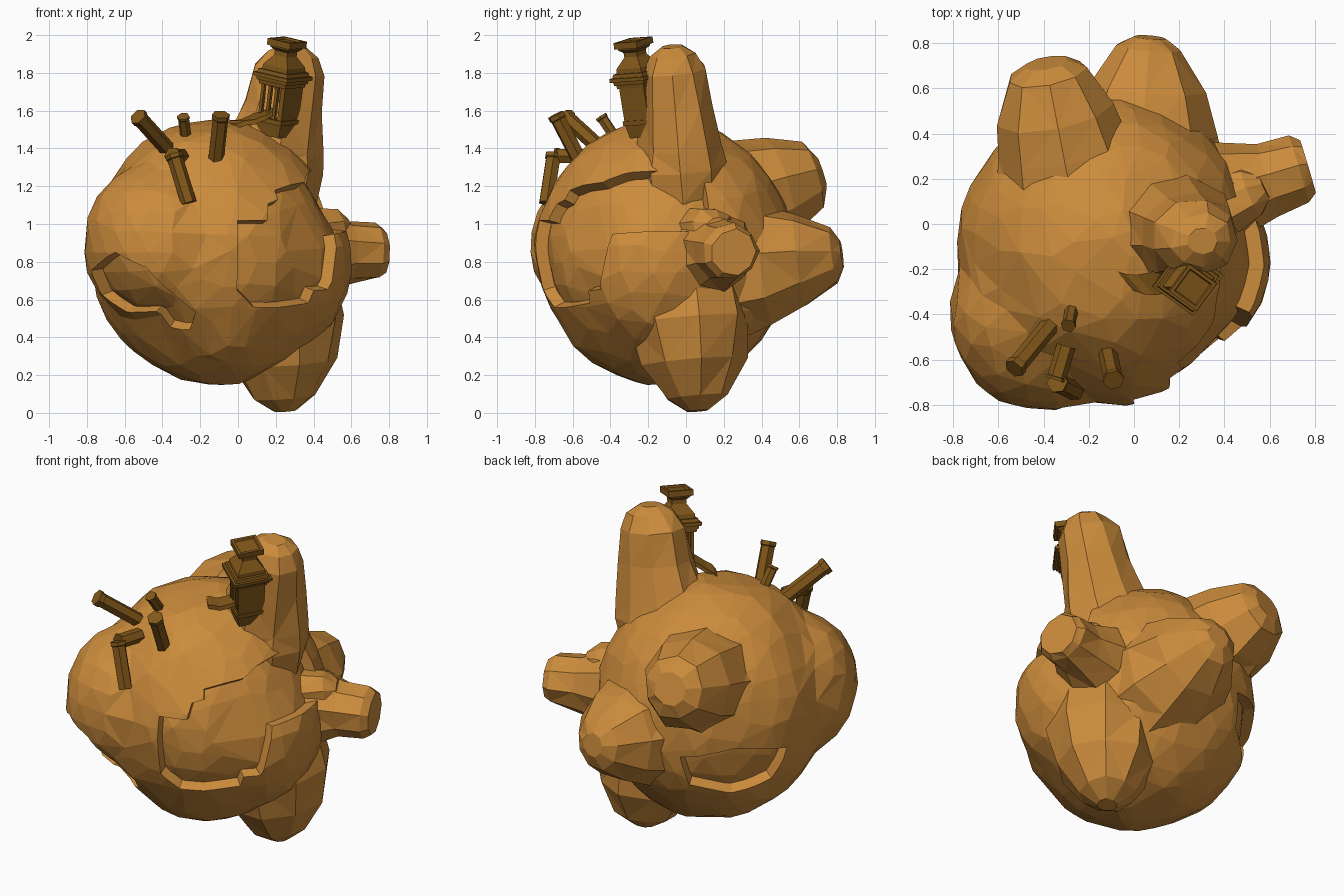
import bpy, bmesh, math, random
from mathutils import Vector, Matrix, noise

if "Cube" in bpy.data.objects:
    bpy.data.objects.remove(bpy.data.objects["Cube"])

random.seed(4)


def material(name, rgb):
    m = bpy.data.materials.new(name)
    m.diffuse_color = (*rgb, 1)
    m.use_nodes = True
    m.node_tree.nodes["Principled BSDF"].inputs["Base Color"].default_value = m.diffuse_color
    return m


ROCK = material("rock", (0.60, 0.26, 0.045))
WOOD = material("dark_stone", (0.22, 0.095, 0.01))


def add_object(name, bm, mat):
    bmesh.ops.recalc_face_normals(bm, faces=bm.faces)
    me = bpy.data.meshes.new(name)
    bm.to_mesh(me)
    bm.free()
    me.materials.append(mat)
    ob = bpy.data.objects.new(name, me)
    bpy.context.collection.objects.link(ob)
    return ob


def apply_modifier(ob, kind, **settings):
    mod = ob.modifiers.new(kind, kind)
    for k, v in settings.items():
        setattr(mod, k, v)
    bpy.context.view_layer.objects.active = ob
    bpy.ops.object.modifier_apply(modifier=mod.name)


def combine(ob, other, operation):
    apply_modifier(ob, 'BOOLEAN', operation=operation, object=other, solver='EXACT')
    bpy.data.objects.remove(other)


def loft(bm, rings):
    """Skin equal-length rings of points and cap both ends."""
    loops = [[bm.verts.new(p) for p in ring] for ring in rings]
    n = len(loops[0])
    for a, b in zip(loops, loops[1:]):
        for i in range(n):
            bm.faces.new((a[i], a[(i + 1) % n], b[(i + 1) % n], b[i]))
    bm.faces.new(loops[0][::-1])
    bm.faces.new(loops[-1])


def tube(bm, a, b, profile, sides, jitter=0.0, spin=0.0):
    """Loft along a-b; profile is (fraction, radius) pairs."""
    a, b = Vector(a), Vector(b)
    q = (b - a).to_track_quat('Z', 'Y')
    rings = []
    for t, r in profile:
        ring = []
        for i in range(sides):
            ang = spin + math.tau * i / sides
            rr = r * (1 + random.uniform(-jitter, jitter))
            ring.append(a.lerp(b, t) + q @ Vector((rr * math.cos(ang), rr * math.sin(ang), 0)))
        rings.append(ring)
    loft(bm, rings)


# Asteroid core with broad bulges
CENTRE = Vector((-0.12, -0.11, 0.85))
SIZE = Vector((0.66, 0.68, 0.70))
bulges = [((-0.58, -0.58, 0.92), 0.42, 0.16), ((0.50, -0.22, 0.72), 0.40, 0.07),
          ((0.15, -0.70, 0.80), 0.35, 0.02), ((-0.40, -0.50, 0.38), 0.30, -0.04)]
bm = bmesh.new()
bmesh.ops.create_icosphere(bm, subdivisions=4, radius=1)
for v in bm.verts:
    d = v.co.normalized()
    p = CENTRE + d * SIZE * (1 + 0.03 * noise.noise(d * 3))
    for c, radius, amount in bulges:
        f = max(0, 1 - ((p - Vector(c)).length / radius) ** 2)
        p += d * amount * f
    v.co = p
body = add_object("asteroid", bm, ROCK)
apply_modifier(body, 'DECIMATE', ratio=0.45)

# Sunken craters: outlines in (azimuth, elevation) degrees, floored by a shrunken core
bm = bmesh.new()
bm.from_mesh(body.data)
bm.transform(Matrix.Translation(CENTRE) @ Matrix.Scale(0.905, 4) @ Matrix.Translation(-CENTRE))
core = add_object("inner_core", bm, ROCK)
craters = [
    [(-80, 14), (-66, 14), (-64, 22), (-58, 24), (-58, 29), (-35, 33), (-24, 38), (22, 38), (22, 9),
     (-24, 8), (-30, -16), (-38, -17), (-39, -23), (-71, -25), (-80, -17)],
    [(108, -8), (112, -24), (135, -30), (158, -26), (164, -8), (135, -3)],
    [(-148, -7), (-130, 0), (-118, -6), (-110, -18), (-100, -28), (-105, -38), (-118, -38),
     (-122, -28), (-140, -27), (-150, -18)]]
for outline in craters:
    dirs = []
    for az, el in outline:
        az, el = math.radians(az), math.radians(el)
        dirs.append(Vector((math.cos(az) * math.cos(el), math.sin(az) * math.cos(el), math.sin(el))))
    bm = bmesh.new()
    loft(bm, [[CENTRE + d * r for d in dirs] for r in (0.35, 1.6)])
    bmesh.ops.triangulate(bm, faces=bm.faces)
    combine(body, add_object("crater_cutter", bm, ROCK), 'DIFFERENCE')
combine(body, core, 'UNION')

# Rock knobs: start, tip, (fraction, radius) profile, stretch in x
knobs = {
    "tall_horn": ((0.15, 0.0, 1.15), (0.295, -0.075, 1.94),
                  [(0, .24), (.2, .24), (.33, .23), (.6, .19), (.84, .17), (.95, .12), (1, .06)], 1.15),
    "lower_knob": ((0.2, 0.0, 0.75), (0.25, 0.06, 0.01),
                   [(0, .32), (.35, .33), (.65, .28), (.9, .17), (1, .06)], 1),
    "side_knob": ((0.2, 0.08, 0.86), (0.77, 0.25, 0.85),
                  [(0, .24), (.4, .23), (.68, .17), (.93, .15), (1, .12)], 1),
    "side_bump": ((0.3, 0.05, 0.92), (0.58, 0.17, 0.98), [(0, .18), (.8, .12), (1, .06)], 1),
    "back_knob": ((0.02, 0.2, 0.76), (0.07, 0.825, 0.84),
                  [(0, .40), (.35, .34), (.65, .26), (.93, .15), (1, .07)], 1),
    "rear_left_knob": ((-0.27, 0.1, 1.08), (-0.39, 0.71, 1.27),
                       [(0, .36), (.4, .30), (.65, .26), (.93, .18), (1, .10)], 1),
}
for name, (a, b, profile, stretch) in knobs.items():
    bm = bmesh.new()
    tube(bm, a, b, profile, 9, 0.07, random.random())
    for v in bm.verts:
        v.co.x = a[0] + 0.1 + (v.co.x - a[0] - 0.1) * stretch
    bmesh.ops.triangulate(bm, faces=bm.faces)
    combine(body, add_object(name, bm, ROCK), 'UNION')

# Broken hexagonal columns
columns = [((-0.53, -0.64, 1.57), (-0.34, -0.41, 1.36)), ((-0.29, -0.45, 1.57), (-0.27, -0.35, 1.42)),
           ((-0.09, -0.69, 1.58), (-0.12, -0.55, 1.31)), ((-0.34, -0.70, 1.37), (-0.26, -0.74, 1.11)),
           ((-0.345, -0.69, 1.36), (-0.30, -0.54, 1.36))]
for i, (a, b) in enumerate(columns):
    bm = bmesh.new()
    r = 0.034 if i == 1 else 0.048
    tube(bm, a, b, [(0, r), (.08, r), (.1, r * .88), (1, r * .88)], 6)
    add_object(f"broken_column_{i + 1}", bm, WOOD)

# Shrine tower, built upright then tilted onto the rock
FOOT, TOP = Vector((0.20, -0.20, 1.47)), Vector((0.262, -0.282, 1.98))
axis = TOP - FOOT
place = (Matrix.Translation(FOOT) @ Vector((0, 0, 1)).rotation_difference(axis).to_matrix().to_4x4()
         @ Matrix.Rotation(math.radians(-36), 4, 'Z'))


def square_stack(bm, levels, x=0, y=0):
    """Stack of squares from (height, width) pairs."""
    loft(bm, [[(x + sx * w / 2, y + sy * w / 2, z) for sx, sy in ((-1, -1), (1, -1), (1, 1), (-1, 1))]
              for z, w in levels])


def box(bm, size, at):
    m = Matrix.Translation(at) @ Matrix.Diagonal((*size, 1))
    bmesh.ops.create_cube(bm, size=1, matrix=m)


bm = bmesh.new()
square_stack(bm, [(0, .14), (.07, .16), (.07, .175), (.095, .175)])              # plinth
box(bm, (.16, .085, .20), (0, .037, .19))                                        # rear chamber
box(bm, (.015, .16, .20), (.074, 0, .19))                                        # side wall
for x in (-.068, -.022, .022, .06):                                              # front colonnade
    square_stack(bm, [(.09, .026), (.11, .018), (.26, .018), (.28, .026)], x, -.066)
square_stack(bm, [(.27, .175), (.29, .18), (.29, .195), (.31, .20), (.31, .225), (.33, .225),
                  (.33, .20), (.35, .19), (.35, .165), (.375, .16), (.43, .085), (.455, .085),
                  (.47, .12), (.48, .125), (.48, .15), (.515, .15), (.515, .12), (.505, .11)])
bm.transform(place)
add_object("shrine_tower", bm, WOOD)

# Curved stair ramp at the foot of the shrine
bm = bmesh.new()
path = [(0.17, -0.23, 1.60), (0.11, -0.26, 1.565), (0.05, -0.27, 1.54), (0.0, -0.265, 1.535),
        (-0.04, -0.25, 1.52)]
side = Vector((0.04, -0.045, 0))
up = Vector((0, 0, 0.013))
loft(bm, [[Vector(p) + s * side + u * up for s, u in ((-1, -1), (1, -1), (1, 1), (-1, 1))] for p in path])
add_object("stair_ramp", bm, WOOD)
